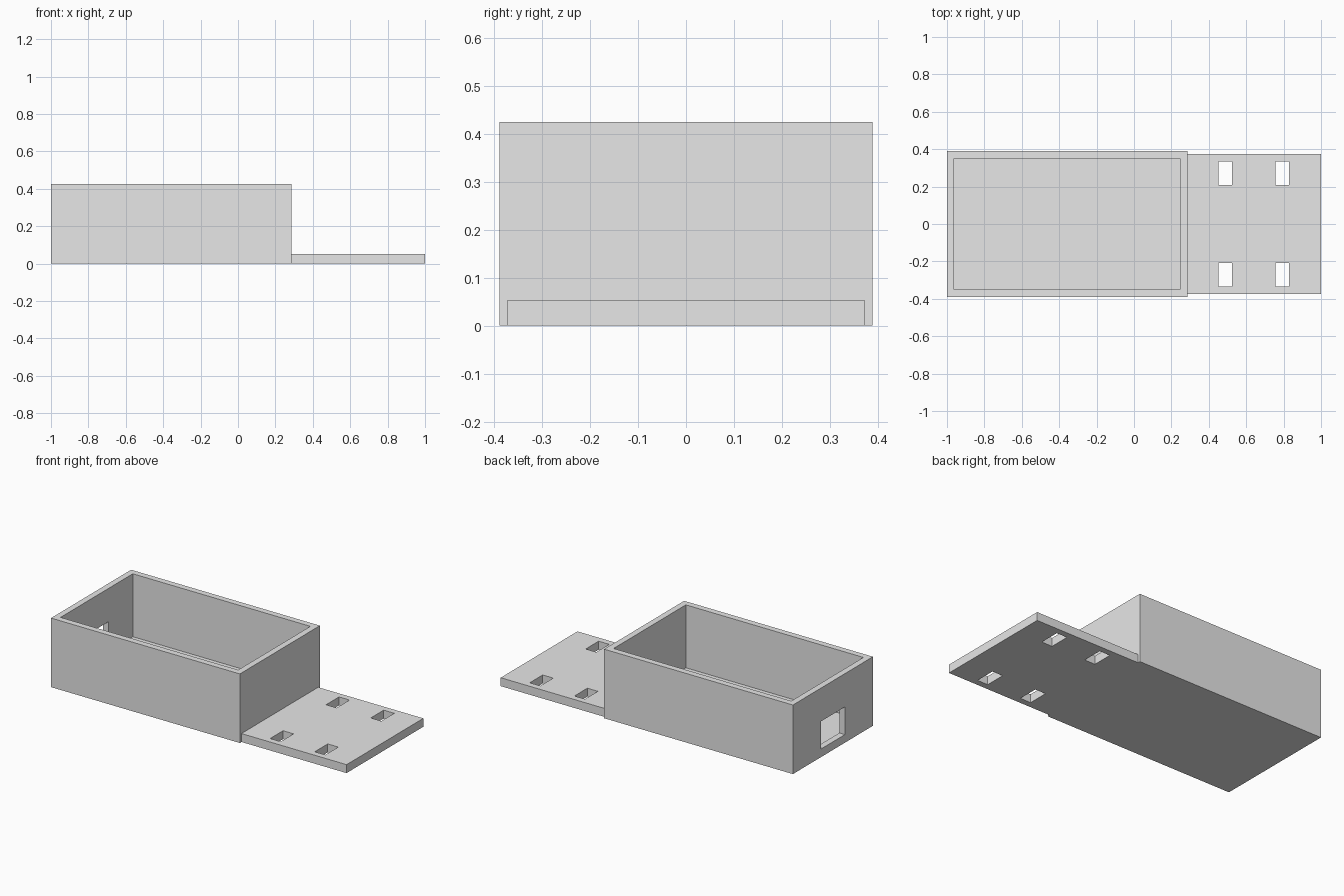
import bpy

default_cube = bpy.data.objects.get("Cube")
if default_cube:
    bpy.data.objects.remove(default_cube, do_unlink=True)

grey = bpy.data.materials.new("plain_grey")
grey.use_nodes = True
colour = (0.8, 0.8, 0.8, 1)
grey.diffuse_color = colour
grey.node_tree.nodes["Principled BSDF"].inputs["Base Color"].default_value = colour


def block(name, x, y, z):
    """Box spanning the given (low, high) ranges."""
    spans = (x, y, z)
    bpy.ops.mesh.primitive_cube_add(size=1, location=[(a + b) / 2 for a, b in spans])
    ob = bpy.context.object
    ob.name = name
    ob.scale = [b - a for a, b in spans]
    bpy.ops.object.transform_apply(location=False, rotation=False, scale=True)
    ob.data.materials.append(grey)
    return ob


def cut(target, name, x, y, z):
    """Subtract a hidden block from the target."""
    cutter = block(name, x, y, z)
    cutter.hide_render = True
    mod = target.modifiers.new(name, "BOOLEAN")
    mod.operation = "DIFFERENCE"
    mod.solver = "EXACT"
    mod.object = cutter
    bpy.context.view_layer.objects.active = target
    bpy.ops.object.modifier_apply(modifier=name)
    bpy.data.objects.remove(cutter, do_unlink=True)


# Open-topped tray with a window in its end wall
wall = 0.038
left, right, half, top = -1.0, 0.285, 0.389, 0.425
tray = block("open_box", (left, right), (-half, half), (0, top))
cut(tray, "cavity", (left + wall, right - wall), (-half + wall, half - wall), (wall, top + 0.1))
cut(tray, "end_window", (left - 0.1, left + wall + 0.02), (-0.116, 0.116), (0.05, 0.22))

# Mounting plate with four rectangular slots
plate = block("mounting_plate", (right, 1.0), (-0.373, 0.373), (0, 0.052))
for x in (0.489, 0.793):
    for y in (-0.272, 0.272):
        cut(plate, "slot", (x - 0.036, x + 0.036), (y - 0.063, y + 0.063), (-0.1, 0.2))
